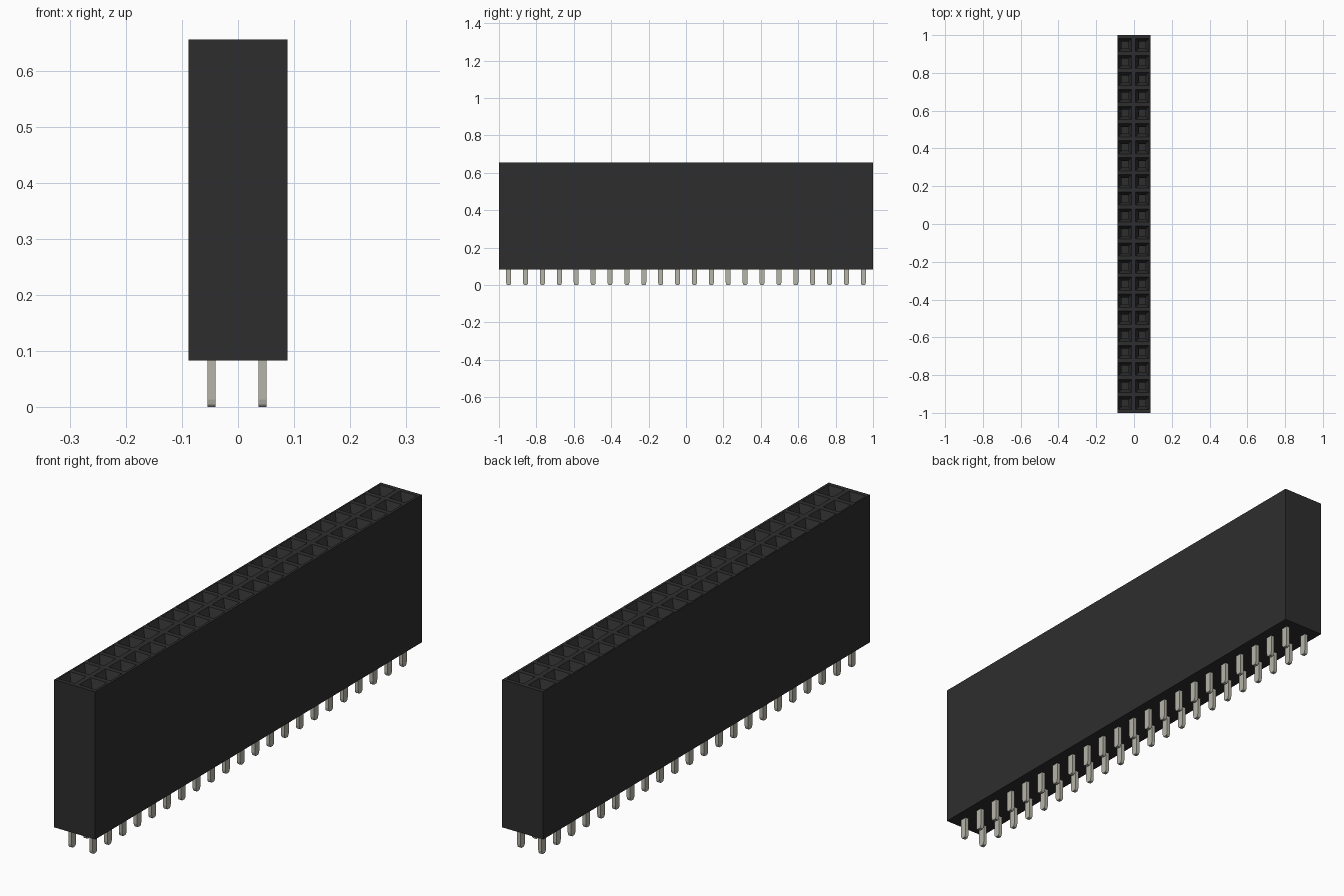
import bpy
import bmesh

if "Cube" in bpy.data.objects:
    bpy.data.objects.remove(bpy.data.objects["Cube"])

ROWS = 22
PITCH = 0.0903
HALF_X, HALF_Y = 0.088, 1.0
BASE, TOP = 0.083, 0.655
COLUMNS = (-0.047, 0.0433)
SPLIT = -0.002
ROW_Y = [(i - (ROWS - 1) / 2) * PITCH for i in range(ROWS)]


def material(name, colour):
    mat = bpy.data.materials.new(name)
    mat.use_nodes = True
    mat.diffuse_color = colour
    bsdf = mat.node_tree.nodes["Principled BSDF"]
    bsdf.inputs["Base Color"].default_value = colour
    bsdf.inputs["Roughness"].default_value = 0.6
    return mat


def finish(bm, name, mat):
    bmesh.ops.remove_doubles(bm, verts=bm.verts, dist=0.0001)
    bmesh.ops.recalc_face_normals(bm, faces=bm.faces)
    mesh = bpy.data.meshes.new(name)
    bm.to_mesh(mesh)
    bm.free()
    mesh.materials.append(mat)
    obj = bpy.data.objects.new(name, mesh)
    bpy.context.collection.objects.link(obj)
    return obj


def ring(bm, x0, x1, y0, y1, z):
    return [bm.verts.new(p) for p in
            ((x0, y0, z), (x1, y0, z), (x1, y1, z), (x0, y1, z))]


def square(bm, x, y, size, z):
    h = size / 2
    return ring(bm, x - h, x + h, y - h, y + h, z)


def bridge(bm, a, b):
    n = len(a)
    for i in range(n):
        j = (i + 1) % n
        bm.faces.new((a[i], a[j], b[j], b[i]))


black = material("black plastic", (0.027, 0.027, 0.027, 1))
metal = material("tinned metal", (0.47, 0.46, 0.40, 1))

# Housing: box walls and floor, with a grid of tapered sockets in the top
bm = bmesh.new()
low = ring(bm, -HALF_X, HALF_X, -HALF_Y, HALF_Y, BASE)
high = ring(bm, -HALF_X, HALF_X, -HALF_Y, HALF_Y, TOP)
bm.faces.new(low)
bridge(bm, low, high)
edges_y = [-HALF_Y] + [y + PITCH / 2 for y in ROW_Y[:-1]] + [HALF_Y]
edges_x = (-HALF_X, SPLIT, HALF_X)
for c, x in enumerate(COLUMNS):
    for r, y in enumerate(ROW_Y):
        rings = [
            ring(bm, edges_x[c], edges_x[c + 1], edges_y[r], edges_y[r + 1], TOP),
            square(bm, x, y, 0.07, TOP),
            square(bm, x, y, 0.036, TOP - 0.035),
            square(bm, x, y, 0.036, TOP - 0.3),
        ]
        for a, b in zip(rings, rings[1:]):
            bridge(bm, a, b)
        bm.faces.new(rings[-1])
finish(bm, "socket_housing", black)

# Contact pins: flat blades with a rounded tip
HALF_T, HALF_W, TIP = 0.0072, 0.0135, 0.014
profile = [(-HALF_W, BASE + 0.01), (-HALF_W, TIP), (-0.0115, 0.005), (-0.007, 0),
           (0.007, 0), (0.0115, 0.005), (HALF_W, TIP), (HALF_W, BASE + 0.01)]
bm = bmesh.new()
for x in COLUMNS:
    for y in ROW_Y:
        left, right = ([bm.verts.new((x + s * HALF_T, y + py, pz))
                        for py, pz in profile] for s in (-1, 1))
        bm.faces.new(left)
        bm.faces.new(right[::-1])
        bridge(bm, left, right)
finish(bm, "contact_pins", metal)
